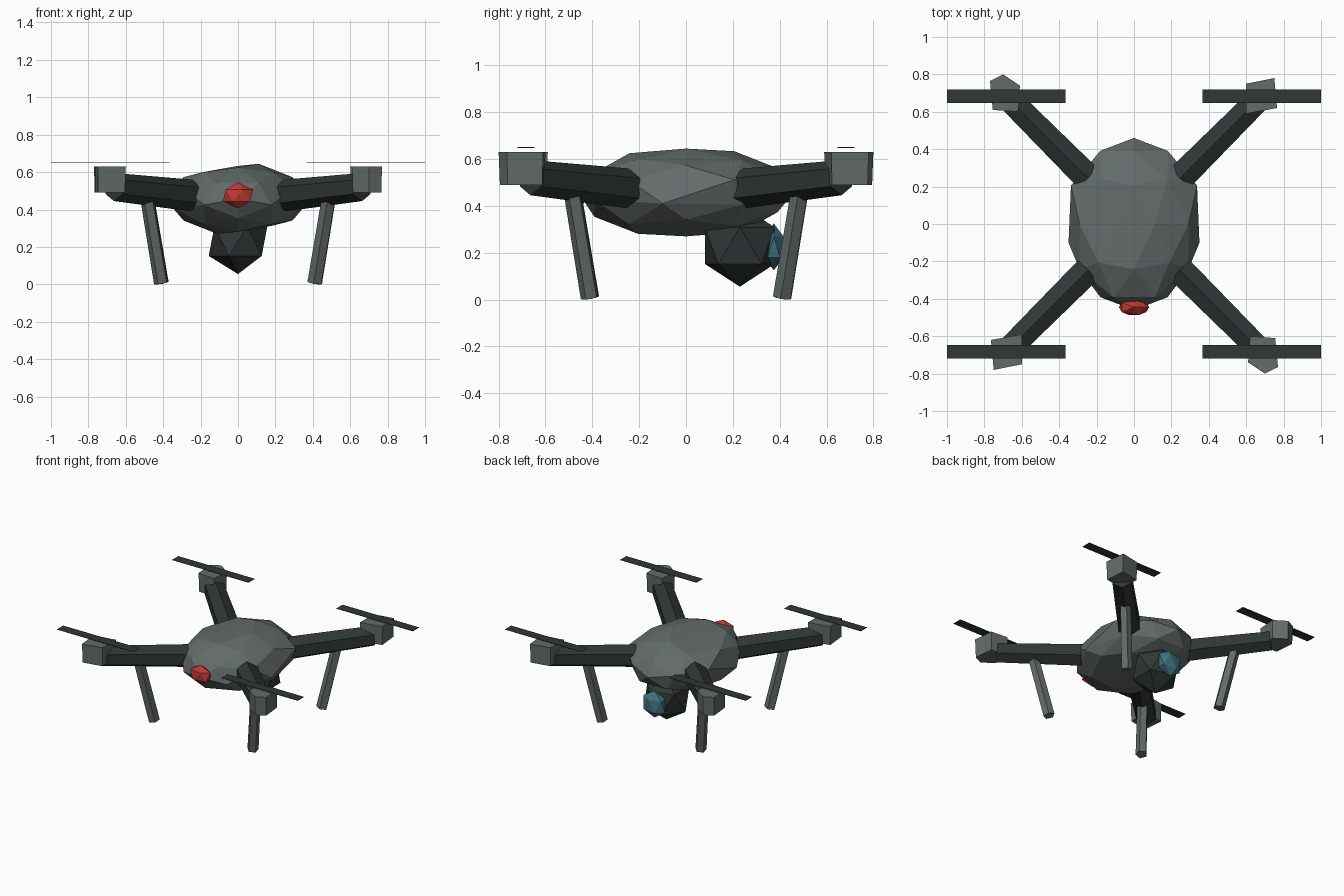
import bpy, bmesh, math
from mathutils import Vector, Matrix

cube = bpy.data.objects.get("Cube")
if cube:
    bpy.data.objects.remove(cube, do_unlink=True)


def material(name, rgb):
    m = bpy.data.materials.new(name)
    m.use_nodes = True
    m.diffuse_color = (*rgb, 1)
    m.node_tree.nodes["Principled BSDF"].inputs["Base Color"].default_value = (*rgb, 1)
    return m


GREY = material("shell grey", (0.125, 0.148, 0.143))
DARK = material("dark slate", (0.028, 0.038, 0.036))
RED = material("signal red", (0.53, 0.04, 0.03))
TEAL = material("lens teal", (0.052, 0.18, 0.22))


def finish(bm, name, mat):
    bmesh.ops.recalc_face_normals(bm, faces=bm.faces)
    mesh = bpy.data.meshes.new(name)
    bm.to_mesh(mesh)
    bm.free()
    mesh.materials.append(mat)
    ob = bpy.data.objects.new(name, mesh)
    bpy.context.collection.objects.link(ob)
    return ob


def hull(name, points, mat):
    """Faceted solid wrapped around a set of points."""
    bm = bmesh.new()
    for p in points:
        bm.verts.new(p)
    res = bmesh.ops.convex_hull(bm, input=bm.verts)
    loose = [v for v in set(res["geom_interior"] + res["geom_unused"])
             if isinstance(v, bmesh.types.BMVert)]
    bmesh.ops.delete(bm, geom=loose, context="VERTS")
    return finish(bm, name, mat)


def rod(name, a, b, sides, r1, r2, mat, spin=0):
    """Faceted rod between two points."""
    a, b = Vector(a), Vector(b)
    axis = b - a
    m = (Matrix.Translation((a + b) / 2) @ axis.to_track_quat("Z", "Y").to_matrix().to_4x4()
         @ Matrix.Rotation(spin, 4, "Z"))
    bm = bmesh.new()
    bmesh.ops.create_cone(bm, cap_ends=True, segments=sides, radius1=r1, radius2=r2,
                          depth=axis.length, matrix=m)
    return finish(bm, name, mat)


def gem(name, centre, size, mat, turn=0):
    """Twenty-sided faceted ball."""
    bm = bmesh.new()
    m = Matrix.Translation(centre) @ Matrix.Diagonal((*size, 1)) @ Matrix.Rotation(turn, 4, "Y")
    bmesh.ops.create_icosphere(bm, subdivisions=1, radius=1, matrix=m)
    return finish(bm, name, mat)


# Body: faceted ball with its poles front and back, some middle facets merged
ball = bmesh.new()
bmesh.ops.create_icosphere(ball, subdivisions=2, radius=1)
shell = []
for v in ball.verts:
    x, y, lat = v.co
    r = math.hypot(x, y)
    deg = round(math.degrees(math.atan2(y, x)) + 18) % 360 if r > 0.01 else 0
    p = Vector((0.36 * r * math.cos(math.radians(deg)), 0.46 * lat,
                0.457 + 0.197 * r * math.sin(math.radians(deg))))
    if abs(lat) < 0.1 and deg in (0, 108, 180, 288):
        continue
    if abs(lat + 0.447) < 0.02 and deg in (198, 342):
        p = Vector((math.copysign(0.35, p.x), -0.1, 0.41))
    if abs(lat - 0.447) < 0.02 and deg in (18, 162):
        p.x = math.copysign(0.337, p.x)
    shell.append(p)
ball.free()
hull("body", shell, GREY)

# Arms, motors, propellers and legs at the four corners
POINTED = [(0.70, 0.80), (0.77, 0.765), (0.755, 0.61), (0.62, 0.60), (0.61, 0.74)]
SQUARE = [(0.60, 0.75), (0.75, 0.78), (0.765, 0.62), (0.60, 0.59)]
for sx, side in ((1, "left"), (-1, "right")):
    for sy, end in ((-1, "front"), (1, "back")):
        tag = f"{end}_{side}"
        rod("arm_" + tag, (sx * 0.25, sy * 0.25, 0.475), (sx * 0.66, sy * 0.66, 0.52),
            6, 0.085, 0.075, DARK)

        outline = POINTED if sx * sy < 0 else SQUARE
        motor = []
        for x, y in outline:
            motor.append((sx * x, sy * y, 0.63))
            motor.append((sx * (0.69 + (x - 0.69) * 0.95), sy * (0.69 + (y - 0.69) * 0.95), 0.49))
        hull("motor_" + tag, motor, GREY)

        hull("propeller_" + tag,
             [(sx * x, sy * y, z) for x in (0.365, 1) for y in (0.647, 0.719)
              for z in (0.648, 0.651)], DARK)

        rod("leg_" + tag, (sx * 0.485, sy * 0.485, 0.46), (sx * 0.41, sy * 0.41, 0.008),
            5, 0.038, 0.04, GREY, spin=0.3)

# Camera pod and lens at the back, signal lamp at the front
gem("camera_pod", (0, 0.23, 0.23), (0.175, 0.175, 0.175), DARK)
gem("camera_lens", (0, 0.375, 0.225), (0.1, 0.048, 0.1), TEAL)
gem("signal_lamp", (0, -0.445, 0.475), (0.09, 0.05, 0.07), RED)
